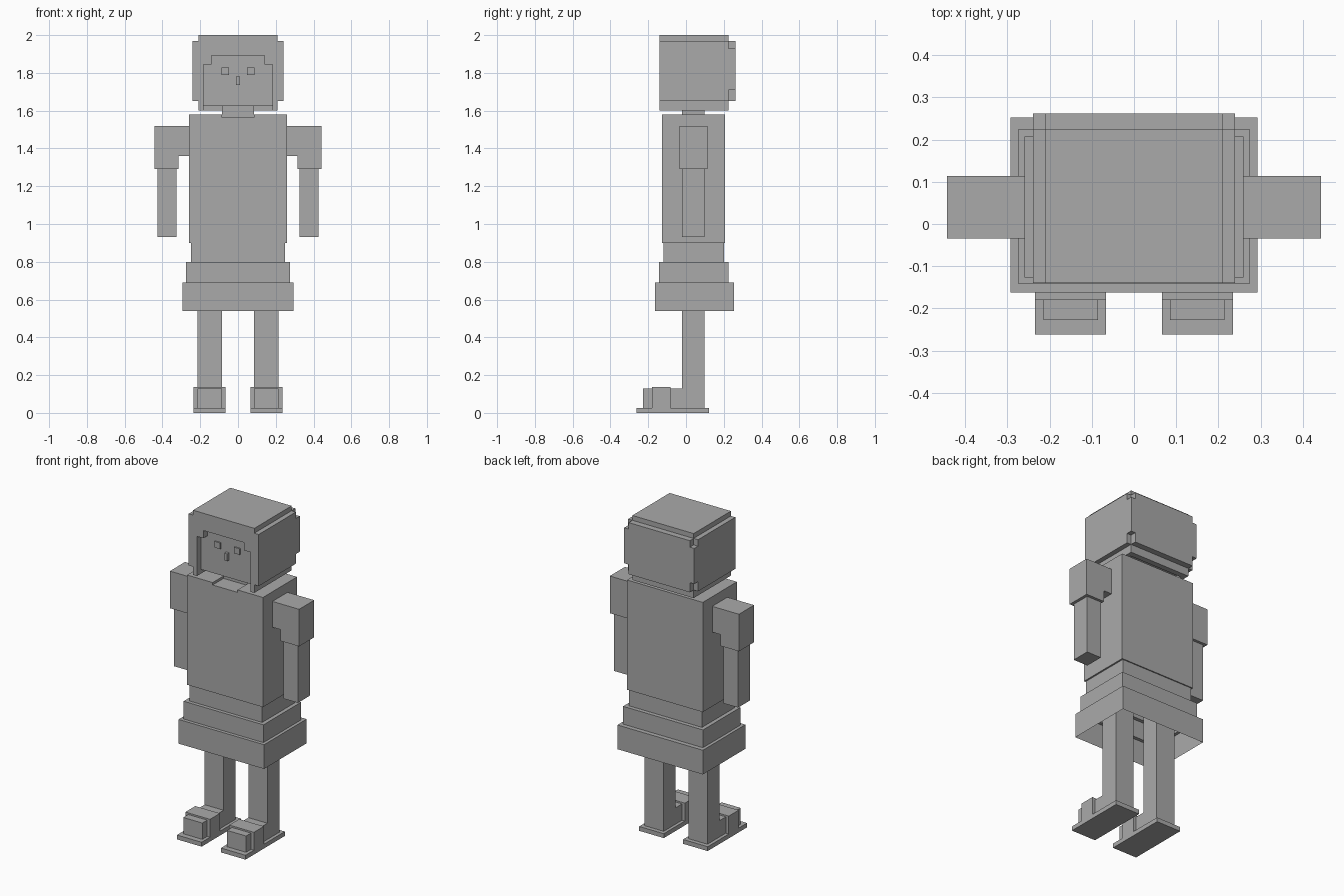
import bpy, bmesh

if "Cube" in bpy.data.objects:
    bpy.data.objects.remove(bpy.data.objects["Cube"])

mat = bpy.data.materials.new("plain_grey")
mat.diffuse_color = (0.4, 0.4, 0.4, 1)
mat.use_nodes = True
mat.node_tree.nodes["Principled BSDF"].inputs["Base Color"].default_value = mat.diffuse_color


def finish(name, bm):
    bmesh.ops.recalc_face_normals(bm, faces=bm.faces)
    mesh = bpy.data.meshes.new(name)
    bm.to_mesh(mesh)
    bm.free()
    mesh.materials.append(mat)
    obj = bpy.data.objects.new(name, mesh)
    bpy.context.collection.objects.link(obj)
    return obj


def prism(name, profile, y0, y1):
    """Extrude an (x, z) outline from y0 to y1."""
    bm = bmesh.new()
    face = bm.faces.new([bm.verts.new((x, y0, z)) for x, z in profile])
    new = bmesh.ops.extrude_face_region(bm, geom=[face])["geom"]
    verts = [v for v in new if isinstance(v, bmesh.types.BMVert)]
    bmesh.ops.translate(bm, verts=verts, vec=(0, y1 - y0, 0))
    return finish(name, bm)


def box(name, x0, x1, y0, y1, z0, z1):
    return prism(name, [(x0, z0), (x1, z0), (x1, z1), (x0, z1)], y0, y1)


def mirrored(half):
    """Complete a right-half outline with its left half."""
    return half + [(-x, z) for x, z in reversed(half)]


# Hair: stepped cap with a face opening, closed at the back
outer = [(0.21, 1.60), (0.21, 1.65), (0.24, 1.65), (0.24, 1.97), (0.21, 1.97), (0.21, 2.0)]
opening = [(0.14, 1.893), (0.14, 1.845), (0.183, 1.845), (0.183, 1.60)]
prism("hair_cap", mirrored(opening + outer), -0.14, 0.19)
prism("hair_back", mirrored(outer), 0.19, 0.225)
prism("hair_back_step", mirrored([(0.21, 1.65), (0.21, 1.71), (0.24, 1.71),
                                  (0.24, 1.93), (0.21, 1.93), (0.21, 1.97)]), 0.225, 0.262)

# Face and neck
box("face", -0.19, 0.19, -0.10, 0.195, 1.625, 1.90)
box("nose", -0.01, 0.01, -0.12, -0.09, 1.735, 1.78)
for side, s in (("left", -1), ("right", 1)):
    box(side + "_eye", s * 0.067 - 0.02, s * 0.067 + 0.02, -0.108, -0.09, 1.79, 1.828)
box("neck", -0.085, 0.085, -0.02, 0.097, 1.5, 1.64)

# Torso with a notched neckline
prism("torso_front", mirrored([(0.085, 1.52), (0.085, 1.58), (0.26, 1.58), (0.26, 0.9)]),
      -0.127, -0.02)
box("torso_back", -0.26, 0.26, -0.02, 0.207, 0.9, 1.58)
box("neckline", -0.085, 0.085, -0.127, -0.01, 1.52, 1.565)

# Skirt: stepped open shell, (half width, front, back, height)
rings = [(0.293, -0.163, 0.253, 0.54), (0.293, -0.163, 0.253, 0.69),
         (0.274, -0.142, 0.225, 0.69), (0.274, -0.142, 0.225, 0.80),
         (0.25, -0.12, 0.20, 0.80), (0.25, -0.12, 0.20, 0.90)]
bm = bmesh.new()
loops = [[bm.verts.new(p) for p in ((-w, f, z), (w, f, z), (w, b, z), (-w, b, z))]
         for w, f, b, z in rings]
for low, high in zip(loops, loops[1:]):
    for i in range(4):
        j = (i + 1) % 4
        bm.faces.new((low[i], low[j], high[j], high[i]))
finish("skirt", bm)

# Arms, legs and shoes on both sides
for side, s in (("left", -1), ("right", 1)):
    sleeve = [(0.26, 1.52), (0.443, 1.52), (0.443, 1.29),
              (0.315, 1.29), (0.315, 1.36), (0.26, 1.36)]
    prism(side + "_sleeve", [(s * x, z) for x, z in sleeve], -0.034, 0.114)

    def part(name, x0, x1, *rest):
        box(side + name, *sorted((s * x0, s * x1)), *rest)

    part("_arm", 0.325, 0.425, -0.02, 0.097, 0.93, 1.32)
    part("_leg", 0.085, 0.215, -0.02, 0.097, 0.027, 0.9)
    part("_sole", 0.066, 0.235, -0.262, 0.123, 0, 0.027)
    part("_foot", 0.085, 0.215, -0.228, -0.02, 0.027, 0.128)
    part("_shoe_strap", 0.066, 0.235, -0.18, -0.083, 0.027, 0.138)
